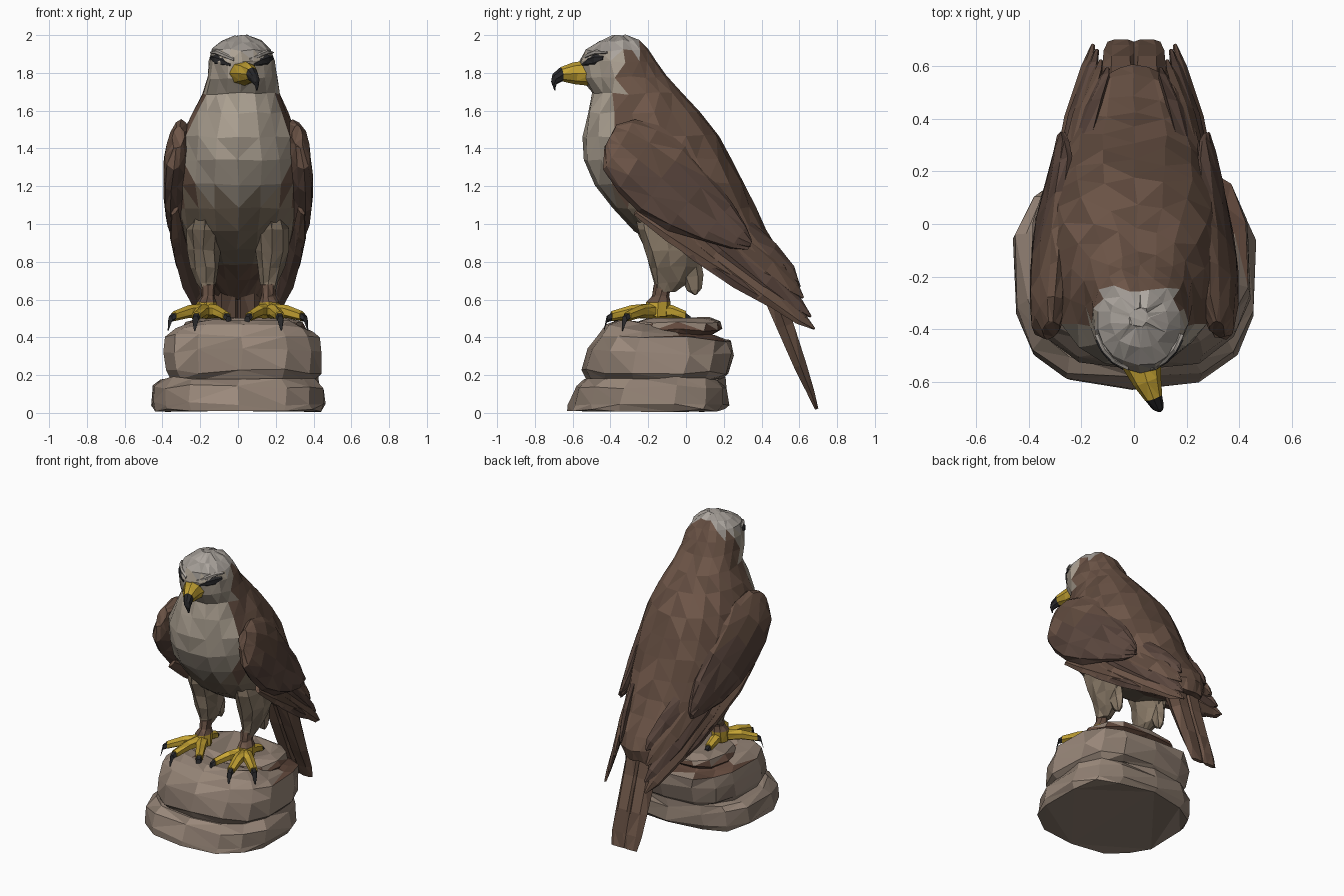
import bpy, bmesh, math, random
from mathutils import Vector as V

random.seed(4)
COLORS = {"pale": (.36, .31, .25), "crown": (.36, .33, .30), "tan": (.22, .17, .12),
          "brown": (.135, .08, .056), "dark_brown": (.095, .057, .044),
          "stone": (.28, .215, .17), "red_stone": (.12, .065, .045),
          "yellow": (.50, .33, .03), "black": (.02, .02, .022)}
MATS = {}
for key, rgb in COLORS.items():          # three shades per colour for faceted variation
    for i, k in enumerate((.84, 1, 1.17)):
        m = bpy.data.materials.new(f"{key}_{i}")
        m.diffuse_color = (*[c * k for c in rgb], 1)
        MATS[key, i] = m


def loft(name, rings, color, n=8, jitter=0.0, power=1.0):
    """Skin elliptical rings (end a, opposite end b, side half-vector)."""
    bm = bmesh.new()
    loops = []
    for a, b, side in rings:
        a, b, side = V(a), V(b), V(side)
        mid, half, loop = (a + b) / 2, (b - a) / 2, []
        for i in range(n):
            t = 2 * math.pi * i / n
            c, s = (math.copysign(abs(f) ** power, f) for f in (math.cos(t), math.sin(t)))
            noise = V([random.uniform(-jitter, jitter) for _ in range(3)])
            loop.append(bm.verts.new(mid - half * c + side * s + noise))
        loops.append(loop)
    for p, q in zip(loops, loops[1:]):
        for i in range(n):
            bm.faces.new((p[i], p[(i + 1) % n], q[(i + 1) % n], q[i]))
    bm.faces.new(loops[0])
    bm.faces.new(loops[-1])
    bmesh.ops.triangulate(bm, faces=bm.faces[:])
    bmesh.ops.recalc_face_normals(bm, faces=bm.faces[:])
    me = bpy.data.meshes.new(name)
    slots = {}
    for f in bm.faces:
        key = color(f.calc_center_median()) if callable(color) else color
        m = MATS[key, random.randrange(3)]
        if m not in slots:
            slots[m] = len(slots)
            me.materials.append(m)
        f.material_index = slots[m]
    bm.to_mesh(me)
    bm.free()
    ob = bpy.data.objects.new(name, me)
    bpy.context.collection.objects.link(ob)
    return ob


def feather(name, start, end, width, thick, color, bow=(0, 0, 0)):
    """Flat pointed blade; width vector lies across, thick vector through."""
    rings = []
    for t, k in ((0, .55), (.3, 1), (.65, 1), (.9, .65), (1, .1)):
        c = V(start).lerp(V(end), t) + V(bow) * math.sin(math.pi * t)
        rings.append((c - V(width) * k, c + V(width) * k, V(thick) * max(k, .3)))
    return loft(name, rings, color, 6)


def tube(name, path, color, n=6):
    """Horizontal-ish tube through (point, radius) pairs."""
    d = V(path[-1][0]) - V(path[0][0])
    side = V((-d.y, d.x, 0)).normalized()
    rings = [(V(p) - V((0, 0, r)), V(p) + V((0, 0, r)), side * r) for p, r in path]
    return loft(name, rings, color, n)


# Rock: two stacked boulders and a broken ledge on top
def slab(name, rows, color, cx=0, n=14, jitter=.012):
    loft(name, [((cx, yf, zf), (cx, yb, zb), (hw, 0, 0)) for yf, zf, yb, zb, hw in rows],
         color, n, jitter, .7)


slab("lower_rock", [(-.62, .012, .20, .012, .455), (-.625, .05, .22, .05, .46),
                    (-.59, .14, .225, .14, .45), (-.54, .19, .20, .18, .42)], "stone")
slab("upper_rock", [(-.52, .17, .19, .17, .385), (-.55, .22, .23, .21, .415),
                    (-.52, .33, .265, .31, .42), (-.47, .41, .25, .385, .415),
                    (-.43, .46, .16, .40, .37), (-.37, .495, .08, .43, .28)],
     lambda c: "red_stone" if c.y > -.1 and c.z > .39 else "stone", .025)
slab("rock_ledge", [(-.22, .38, .12, .40, .30), (-.27, .44, .185, .44, .33),
                    (-.26, .48, .185, .48, .31), (-.20, .505, .15, .505, .24)],
     lambda c: "stone" if c.z > .46 else "red_stone", .03, 12, .008)


# Body and head: one loft from crown to rump
def plumage(c):
    if c.z > 1.9 and c.y < -.24:
        return "crown"
    if c.z > 1.15 and c.y < (-.33 if c.z > 1.7 else -.36):
        return "pale"
    if c.z < 1.15 and c.y < .1 and c.y < 1.35 * (.92 - c.z) + .12:
        return "tan"
    return "brown"


body = [(-.39, 1.995, -.32, 1.997, .035, .02), (-.47, 1.965, -.25, 1.972, .11, .02),
        (-.535, 1.92, -.20, 1.925, .155, .02), (-.56, 1.86, -.155, 1.86, .178, .02),
        (-.55, 1.77, -.11, 1.78, .188, .02), (-.50, 1.69, -.02, 1.69, .205, .015),
        (-.525, 1.59, .07, 1.59, .255, .01), (-.55, 1.46, .18, 1.47, .31, 0),
        (-.54, 1.34, .25, 1.34, .335, 0), (-.48, 1.21, .31, 1.22, .335, 0),
        (-.39, 1.08, .365, 1.09, .325, 0), (-.27, .96, .42, .97, .30, 0),
        (-.12, .86, .49, .87, .27, 0), (.10, .79, .57, .77, .22, 0),
        (.28, .70, .60, .68, .165, 0), (.42, .60, .59, .60, .11, 0)]
loft("body", [((x, yf, zf), (x, yb, zb), (hw, 0, 0)) for yf, zf, yb, zb, hw, x in body],
     plumage, 18, .007, .94)

# Beak, turned slightly to one side
loft("beak_base", [((.03, -.50, 1.73), (.03, -.53, 1.865), (.075, .03, 0)),
                   ((.05, -.59, 1.74), (.05, -.60, 1.855), (.052, .02, 0)),
                   ((.075, -.655, 1.755), (.075, -.665, 1.83), (.032, .012, 0))], "yellow")
loft("beak_tip", [((.075, -.655, 1.755), (.075, -.665, 1.83), (.031, .012, 0)),
                  ((.09, -.685, 1.74), (.092, -.705, 1.795), (.022, .008, 0)),
                  ((.10, -.69, 1.725), (.10, -.714, 1.755), (.012, .004, 0)),
                  ((.10, -.69, 1.705), (.10, -.698, 1.71), (.003, 0, 0))], "black")

for s, tag in ((-1, "left"), (1, "right")):
    def P(x, y, z):
        return (s * x, y, z)

    # Dark eye stripe and pale brow ridge hugging the head
    def head_band(name, rows, inset, color):
        rings = []
        for deg, z, h in rows:
            t = math.radians(deg)
            out = V((s * math.sin(t), -math.cos(t), 0))
            p = V((.02 + s * (.178 - inset) * math.sin(t), -.358 - (.203 - inset) * math.cos(t), z))
            rings.append((p - V((0, 0, h)), p + V((0, 0, h)), out * .014))
        loft(name, rings, color, 6)

    head_band(f"{tag}_eye", ((20, 1.842, .008), (36, 1.858, .024), (52, 1.868, .03),
                             (66, 1.878, .012)), .007, "black")
    head_band(f"{tag}_brow", ((14, 1.87, .01), (34, 1.893, .014), (52, 1.91, .014),
                              (72, 1.908, .006)), .012, "crown")

    # Folded wing shell: lower edge, upper edge, half thickness
    wing = [((.325, -.435, 1.40), (.31, -.37, 1.52), .03),
            ((.345, -.435, 1.29), (.295, -.27, 1.555), .06),
            ((.36, -.36, 1.17), (.285, -.14, 1.52), .066),
            ((.36, -.25, 1.06), (.275, 0, 1.42), .066),
            ((.352, -.10, .97), (.265, .13, 1.27), .058),
            ((.33, .08, .91), (.255, .25, 1.11), .045),
            ((.30, .24, .87), (.26, .32, .99), .028),
            ((.28, .33, .87), (.27, .35, .92), .012)]
    loft(f"{tag}_wing", [(P(*a), P(*b), (t, 0, 0)) for a, b, t in wing],
         lambda c: "brown" if c.z > 1.3 else "dark_brown", 12, .006)

    # Long flight feathers wrapping the rump under the shell
    flights = [((.335, -.26, 1.07), (.245, .36, .67), .055), ((.325, -.15, 1.0), (.20, .52, .55), .06),
               ((.31, -.08, 1.02), (.155, .68, .445), .06), ((.29, 0, 1.05), (.14, .66, .51), .065),
               ((.265, .08, 1.08), (.125, .62, .61), .07), ((.22, .15, 1.1), (.10, .59, .70), .075)]
    for i, (a, b, w) in enumerate(flights):
        feather(f"{tag}_flight_feather_{i + 1}", P(*a), P(*b), P(-.5 * w, w * .55, w * .75),
                P(.024, .012, 0), "dark_brown" if i % 2 else "brown", P(.022, 0, 0))

    # Tail half
    tail = [(.45, .70, .075, .07), (.535, .46, .075, .05), (.615, .25, .07, .037),
            (.67, .11, .065, .022), (.702, .02, .05, .01)]
    loft(f"{tag}_tail_feather", [(P(.05 - w, y - .01, z), P(.05 + w, y - .01, z), (0, t, t * .35))
                                 for y, z, w, t in tail], "brown", 6)

    # Feathered thigh, trailing tuft and shank
    thigh = [(-.28, .10, 1.10, .06, .17), (-.26, .10, .97, .09, .18), (-.22, .09, .86, .09, .18),
             (-.19, .06, .77, .075, .175), (-.17, .01, .69, .052, .165), (-.165, -.05, .645, .035, .16)]
    loft(f"{tag}_thigh", [(P(x, yf, z), P(x, yb, z), (w, 0, 0)) for yf, yb, z, w, x in thigh],
         "tan", 9, .006)
    feather(f"{tag}_thigh_tuft", P(.18, 0, .9), P(.17, .05, .625), (0, .06, .01),
            (.035, 0, 0), "tan")
    loft(f"{tag}_shank", [(P(.16, -.17, .68), P(.16, -.08, .68), (.04, 0, 0)),
                          (P(.16, -.18, .62), P(.16, -.09, .62), (.036, 0, 0)),
                          (P(.165, -.21, .585), P(.165, -.08, .585), (.052, 0, 0)),
                          (P(.165, -.21, .51), P(.165, -.09, .51), (.055, 0, 0))],
         lambda c: "brown" if c.z > .57 else "yellow", 8, .003)

    # Toes with curved claws: three forward, one back
    for i, (x, y) in enumerate(((.06, -.35), (.22, -.395), (.34, -.31), (.175, .0))):
        root, end = V(P(.165, -.16, .54)), V(P(x, y, .512))
        step = (end - root).normalized() * .04
        mid = root.lerp(end, .55) + V((0, 0, .012))
        tube(f"{tag}_toe_{i + 1}", [(root, .042), (mid, .034), (end, .027)], "yellow")
        tube(f"{tag}_claw_{i + 1}", [(end - step * .2, .024), (end + step * .6 - V((0, 0, .012)), .018),
                                     (end + step - V((0, 0, .07)), .004)], "black", 5)
